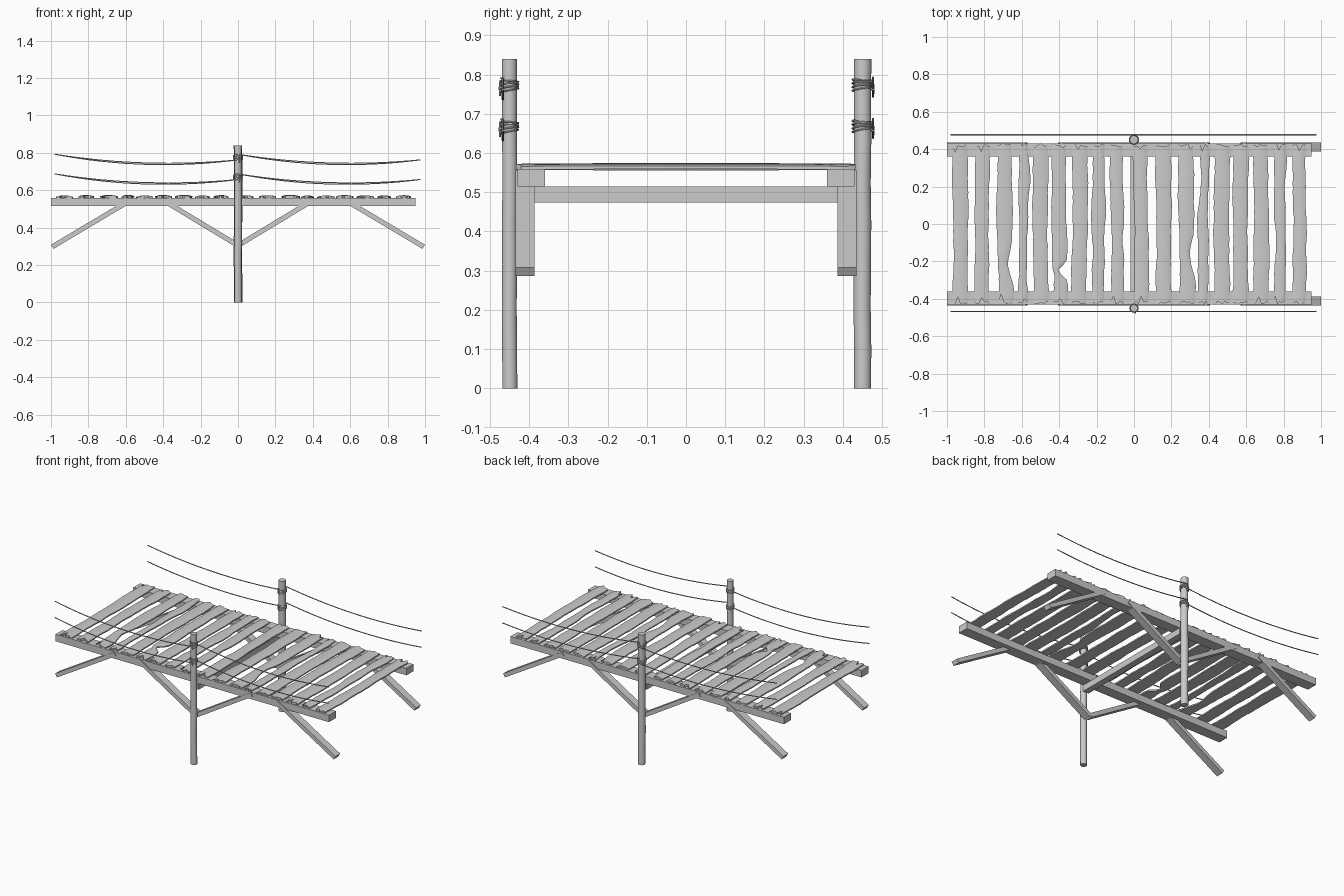
import bpy, bmesh, math, random
from mathutils import Vector

if "Cube" in bpy.data.objects:
    bpy.data.objects.remove(bpy.data.objects["Cube"])

random.seed(7)


def mesh_object(name, bm, smooth=None):
    bmesh.ops.recalc_face_normals(bm, faces=bm.faces)
    me = bpy.data.meshes.new(name)
    bm.to_mesh(me)
    bm.free()
    ob = bpy.data.objects.new(name, me)
    bpy.context.collection.objects.link(ob)
    if smooth:
        bpy.context.view_layer.objects.active = ob
        bpy.ops.object.select_all(action='DESELECT')
        ob.select_set(True)
        bpy.ops.object.shade_smooth_by_angle(angle=math.radians(smooth))
    return ob


def box(name, lo, hi):
    bm = bmesh.new()
    bmesh.ops.create_cube(bm, size=1)
    for v in bm.verts:
        v.co = [l + (c + 0.5) * (h - l) for c, l, h in zip(v.co, lo, hi)]
    return mesh_object(name, bm)


def beam_xz(name, a, b, y0, y1, t):
    # Square-ended timber running from a to b in the xz plane
    a, b = Vector(a), Vector(b)
    d = (b - a).normalized()
    n = Vector((-d.y, d.x)) * t / 2
    bm = bmesh.new()
    rings = [[bm.verts.new((p.x, y, p.y)) for p in (a + n, b + n, b - n, a - n)]
             for y in (y0, y1)]
    for r in rings:
        bm.faces.new(r)
    for i in range(4):
        j = (i + 1) % 4
        bm.faces.new((rings[0][i], rings[0][j], rings[1][j], rings[1][i]))
    return mesh_object(name, bm)


def rope(name, points, radius):
    cu = bpy.data.curves.new(name, 'CURVE')
    cu.dimensions = '3D'
    cu.bevel_depth = radius
    cu.bevel_resolution = 1
    cu.use_fill_caps = True
    sp = cu.splines.new('POLY')
    sp.points.add(len(points) - 1)
    for p, co in zip(sp.points, points):
        p.co = (*co, 1)
    ob = bpy.data.objects.new(name, cu)
    bpy.context.collection.objects.link(ob)
    bpy.ops.object.select_all(action='DESELECT')
    bpy.context.view_layer.objects.active = ob
    ob.select_set(True)
    bpy.ops.object.convert(target='MESH')
    bpy.ops.object.shade_smooth_by_angle(angle=math.radians(50))


def plank(name, x0, x1, bites):
    # Weathered board: wavy edges, slightly domed top, ragged split ends
    nx, ny = 7, 34
    y_lo = [-0.424 + random.uniform(-0.01, 0.012) for _ in range(nx)]
    y_hi = [0.424 + random.uniform(-0.012, 0.01) for _ in range(nx)]
    for ends, s in ((y_lo, 1), (y_hi, -1)):
        if random.random() < 0.6:
            ends[random.randint(1, nx - 2)] += s * random.uniform(0.015, 0.04)
    ph = [random.uniform(0, 6.28) for _ in range(4)]
    skew = random.uniform(-0.006, 0.006)
    bow = random.uniform(-0.003, 0.003)
    bm = bmesh.new()
    top, bot = [], []
    for j in range(ny):
        v = j / (ny - 1)
        yc = -0.424 + 0.848 * v
        jit = 0.0015
        xl = x0 + 0.003 * math.sin(9 * yc + ph[0]) + 0.0015 * math.sin(23 * yc + ph[1])
        xr = x1 + 0.003 * math.sin(8 * yc + ph[2]) + 0.0015 * math.sin(27 * yc + ph[3])
        xl += skew * yc * 2 + random.uniform(-jit, jit)
        xr += skew * yc * 2 + random.uniform(-jit, jit)
        for side, y, depth, width in bites:
            g = depth * math.exp(-((yc - y) / width) ** 2)
            if side < 0:
                xl += g
            else:
                xr -= g
        tr, br = [], []
        for i in range(nx):
            u = i / (nx - 1)
            f = 1 - abs(2 * v - 1)
            ends = y_lo[i] + (y_hi[i] - y_lo[i]) * v
            y = yc + (ends - yc) * max(0, 1 - f * 4)
            x = xl + (xr - xl) * u
            dome = 1 - abs(2 * u - 1) ** 2.5
            z = 0.558 + bow * math.cos(math.pi * yc)
            tr.append(bm.verts.new((x, y, z + 0.008 + 0.006 * dome)))
            br.append(bm.verts.new((x, y, z)))
        top.append(tr)
        bot.append(br)
    for j in range(ny - 1):
        for i in range(nx - 1):
            bm.faces.new((top[j][i], top[j][i + 1], top[j + 1][i + 1], top[j + 1][i]))
            bm.faces.new((bot[j][i], bot[j + 1][i], bot[j + 1][i + 1], bot[j][i + 1]))
        for i in (0, nx - 1):
            bm.faces.new((top[j][i], top[j + 1][i], bot[j + 1][i], bot[j][i]))
    for j in (0, ny - 1):
        for i in range(nx - 1):
            bm.faces.new((top[j][i], bot[j][i], bot[j][i + 1], top[j][i + 1]))
    mesh_object(name, bm, 35)


# Deck planks
spans = [(-.968, -.888), (-.85, -.775), (-.727, -.652), (-.615, -.572), (-.54, -.46),
         (-.438, -.36), (-.33, -.25), (-.225, -.16), (-.123, -.055), (0, .075),
         (.118, .198), (.24, .32), (.34, .395), (.428, .51), (.53, .61),
         (.64, .72), (.75, .81), (.85, .92)]
bites = {2: [(1, -.2, .02, .08), (-1, .1, -.006, .2), (1, -.36, -.012, .06)],
         3: [(1, .25, -.018, .13), (1, -.38, -.012, .06)],
         5: [(1, -.25, .05, .035), (-1, -.28, .008, .03)],
         7: [(1, .1, -.012, .12), (-1, -.15, .01, .06)],
         8: [(1, -.1, .012, .06)],
         11: [(1, -.17, .02, .08), (1, -.33, -.012, .06)],
         12: [(1, .3, -.012, .12), (-1, .25, .02, .15)],
         16: [(1, .35, -.008, .08), (-1, -.1, .008, .1)]}
for k, (a, b) in enumerate(spans):
    plank(f"deck_plank_{k + 1}", a, b, bites.get(k, []))

# Cross beam under the deck
box("cross_beam", (-.02, -.43, .474), (.02, .43, .514))

for s, side in ((-1, "front"), (1, "back")):
    # Stringers and diagonal braces
    y0, y1 = sorted((s * .36, s * .43))
    box(f"{side}_stringer", (-1, y0, .514), (.95, y1, .559))
    y0, y1 = sorted((s * .387, s * .435))
    for m, end in ((-1, "left"), (1, "right")):
        beam_xz(f"{side}_{end}_outer_brace", (m * .993, .297), (m * .575, .546), y0, y1, .026)
        beam_xz(f"{side}_{end}_inner_brace", (0, .304), (m * .4, .546), y0, y1, .026)

    # Round post with a slightly uneven trunk
    py, pr = s * .45, .021 + .0015 * s
    bm = bmesh.new()
    n, rings = 14, []
    for k in range(9):
        z = .84 * k / 8
        dx, dy = random.uniform(-.001, .001), random.uniform(-.001, .001)
        rings.append([bm.verts.new((dx + pr * math.cos(2 * math.pi * i / n),
                                    py + dy + pr * math.sin(2 * math.pi * i / n), z))
                      for i in range(n)])
    for r0, r1 in zip(rings, rings[1:]):
        for i in range(n):
            j = (i + 1) % n
            bm.faces.new((r0[i], r0[j], r1[j], r1[i]))
    bm.faces.new(rings[0])
    bm.faces.new(rings[-1])
    mesh_object(f"{side}_post", bm, 40)

    for zc, level in ((.772, "upper"), (.667, "lower")):
        # Rope wrapped round the post, with a hanging tail outside
        turns, steps = 4, 64
        pts = []
        for k in range(steps + 1):
            a = s * math.pi / 2 + 2 * math.pi * turns * k / steps
            r = pr + .003
            pts.append((r * math.cos(a), py + r * math.sin(a),
                        zc - .014 + .03 * k / steps + .003 * math.sin(a + k * .05)))
        rope(f"{side}_{level}_rope_wrap", pts, .0025)
        rope(f"{side}_{level}_rope_tail",
             [(.004, py + s * (pr + .004), zc + .014), (.01, py + s * (pr + .006), zc - .005),
              (.006, py + s * (pr + .005), zc - .026)], .0025)
        # Sagging handrail ropes, one per bay
        for x0, x1, bay in ((-.98, 0, "left"), (0, .975, "right")):
            sag = .04 + (.006 if s < 0 else -.003)
            pts = []
            for k in range(17):
                t = k / 16
                z = zc + .02 - .03 * t - sag * 4 * t * (1 - t) * .85
                pts.append((x0 + (x1 - x0) * t, s * .472 + .005, z))
            rope(f"{side}_{level}_{bay}_handrail_rope", pts, .003)
